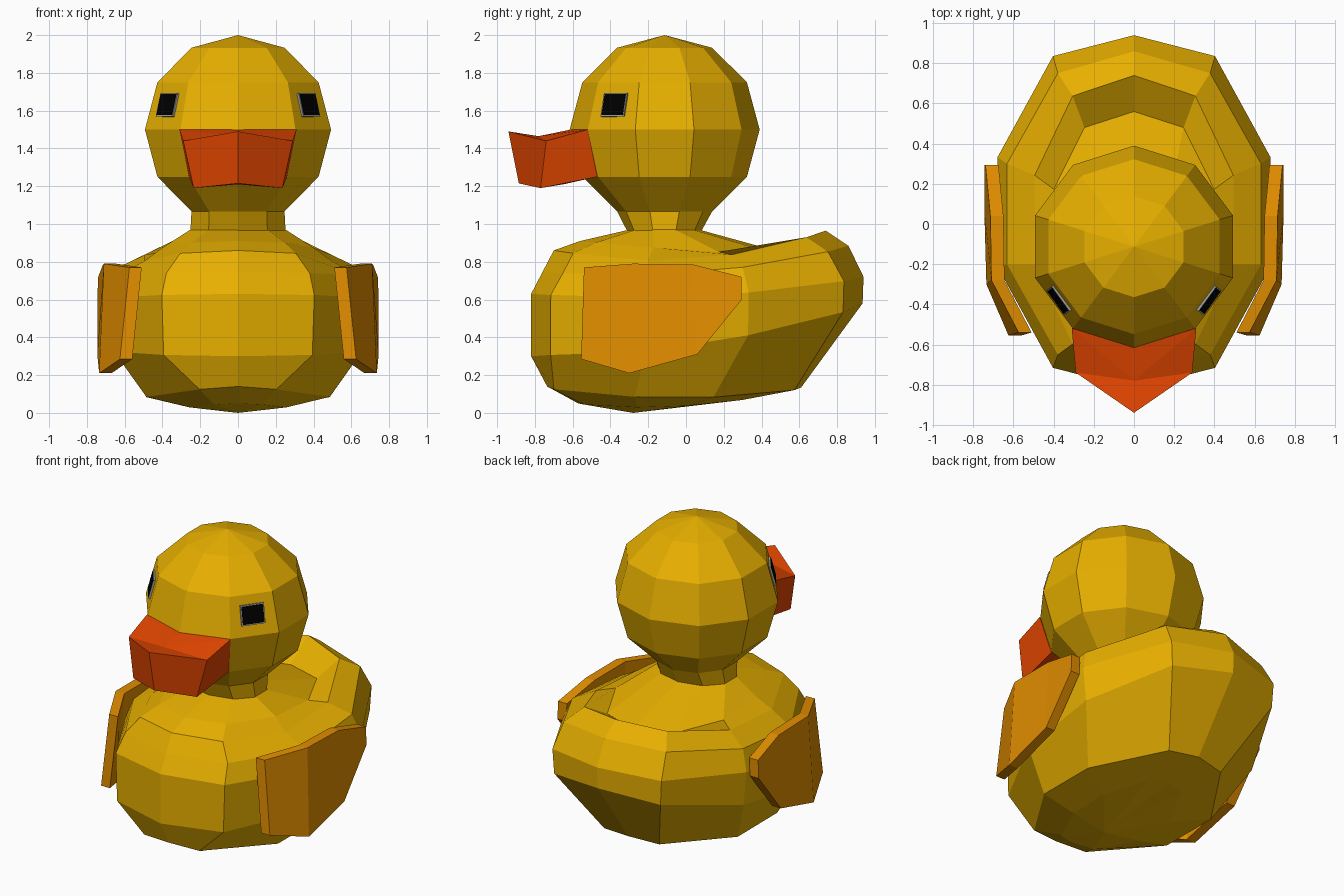
import bpy, bmesh
from math import sin, cos, pi
from mathutils import Vector, Matrix

if "Cube" in bpy.data.objects:
    bpy.data.objects.remove(bpy.data.objects["Cube"])


def material(name, rgb):
    m = bpy.data.materials.new(name)
    m.diffuse_color = (*rgb, 1)
    m.use_nodes = True
    m.node_tree.nodes["Principled BSDF"].inputs["Base Color"].default_value = m.diffuse_color
    return m


YELLOW = material("yellow", (0.80, 0.43, 0.0))
AMBER = material("amber", (0.76, 0.27, 0.0))
ORANGE = material("orange", (0.76, 0.06, 0.0))
BLACK = material("black", (0.0, 0.0, 0.0))
GREY = material("grey", (0.35, 0.35, 0.33))


def finish(bm, name, mat):
    bmesh.ops.recalc_face_normals(bm, faces=bm.faces)
    me = bpy.data.meshes.new(name)
    bm.to_mesh(me)
    bm.free()
    me.materials.append(mat)
    ob = bpy.data.objects.new(name, me)
    bpy.context.collection.objects.link(ob)
    return ob


def loft(name, rings, mat, top=None, bottom=None):
    """Ten-sided rings: (y front, y back, width, z front, z side, z back,
    squareness of the corners, width factor of the corners)."""
    bm = bmesh.new()
    loops = []
    for yf, yb, w, zf, zs, zb, sq, nar in rings:
        loop = []
        for i in range(10):
            a = 2 * pi * i / 10
            c = cos(a)
            corner = .5 < abs(c) < .99
            y = (yf + yb) / 2 - (yb - yf) / 2 * c * (sq if corner else 1)
            z = zs + ((zf if c > 0 else zb) - zs) * abs(c)
            loop.append(bm.verts.new((w * sin(a) * (nar if corner else 1), y, z)))
        loops.append(loop)
    for a, b in zip(loops, loops[1:]):
        for i in range(10):
            j = (i + 1) % 10
            bm.faces.new((a[i], a[j], b[j], b[i]))
    for pole, loop in ((top, loops[0]), (bottom, loops[-1])):
        if pole:
            p = bm.verts.new(pole)
            for i in range(10):
                bm.faces.new((p, loop[i], loop[(i + 1) % 10]))
    return finish(bm, name, mat)


# Body with upturned tail
loft("body", [
    (-.30, .07, .265, .97, .97, .97, 1, 1),
    (-.56, .56, .42, .91, .86, .835, 1.06, 1),
    (-.70, .74, .52, .86, .78, .965, 1.06, 1),
    (-.76, .86, .665, .745, .72, .885, 1.07, .97),
    (-.82, .94, .715, .63, .60, .72, 1.09, .96),
    (-.82, .935, .69, .30, .335, .58, 1.09, .97),
    (-.735, .61, .51, .14, .06, .135, 1.17, .68),
    (-.57, .33, .27, .05, .02, .08, 1.15, .8),
], YELLOW, bottom=(0, -.28, 0))

# Head sphere running down into the neck
CY = -.113
rings = []
for k in range(1, 6):
    r, z = .503 * sin(pi * k / 6), 1.5 + .5 * cos(pi * k / 6)
    rings.append((CY - r, CY + r, r * 1.03, z, z, z, 1, 1))
rings.append((-.31, .08, .265, .96, .96, .96, 1, 1))
loft("head", rings, YELLOW, top=(0, CY, 2))

# Beak: flared upper rim, narrower lower rim, pointed tip, dished top
bm = bmesh.new()
upper = [(-.31, -.52, 1.5), (-.29, -.74, 1.44), (0, -.94, 1.49),
         (.29, -.74, 1.44), (.31, -.52, 1.5), (0, -.61, 1.5)]
lower = [(-.26, -.47, 1.25), (-.235, -.77, 1.19), (0, -.885, 1.215),
         (.235, -.77, 1.19), (.26, -.47, 1.25), (0, -.50, 1.25)]
U = [bm.verts.new(p) for p in upper]
L = [bm.verts.new(p) for p in lower]
for i in range(6):
    j = (i + 1) % 6
    bm.faces.new((U[i], U[j], L[j], L[i]))
for rim, mid in ((U, (0, -.78, 1.465)), (L, (0, -.65, 1.21))):
    m = bm.verts.new(mid)
    for i in range(6):
        bm.faces.new((m, rim[i], rim[(i + 1) % 6]))
finish(bm, "beak", ORANGE)

# Wings: upper and lower edge points from front to back, (x, y, z)
wing_top = [(.575, -.54, .77), (.71, -.28, .79), (.715, .04, .785), (.74, .295, .72)]
wing_low = [(.625, -.555, .285), (.735, -.30, .21), (.745, .06, .31), (.745, .295, .60)]
for side, s in (("left", -1), ("right", 1)):
    bm = bmesh.new()
    grid = []
    for t in (0, .065):
        grid.append([[bm.verts.new((s * (x - t), y, z)) for x, y, z in row]
                     for row in (wing_top, wing_low)])
    for a, b in grid:
        for i in range(3):
            bm.faces.new((a[i], a[i + 1], b[i + 1], b[i]))
    rim = [g[0] + g[1][::-1] for g in grid]
    for i in range(8):
        j = (i + 1) % 8
        bm.faces.new((rim[0][i], rim[0][j], rim[1][j], rim[1][i]))
    finish(bm, side + "_wing", AMBER)

    # Eye: dark plate in a thin grey frame, lying on the head facet
    n = Vector((s * .809, -.588, .255)).normalized()
    u = Vector((0, 0, 1)).cross(n).normalized()
    rot = Matrix((u, n.cross(u), n)).transposed().to_4x4()
    for part, size, mat in (("eye_frame", (.152, .128, .018), GREY),
                            ("eye", (.138, .113, .024), BLACK)):
        bm = bmesh.new()
        bmesh.ops.create_cube(bm, size=1)
        bm.transform(Matrix.Translation((s * .371, -.377, 1.63))
                     @ rot @ Matrix.Diagonal((*size, 1)))
        finish(bm, side + "_" + part, mat)
